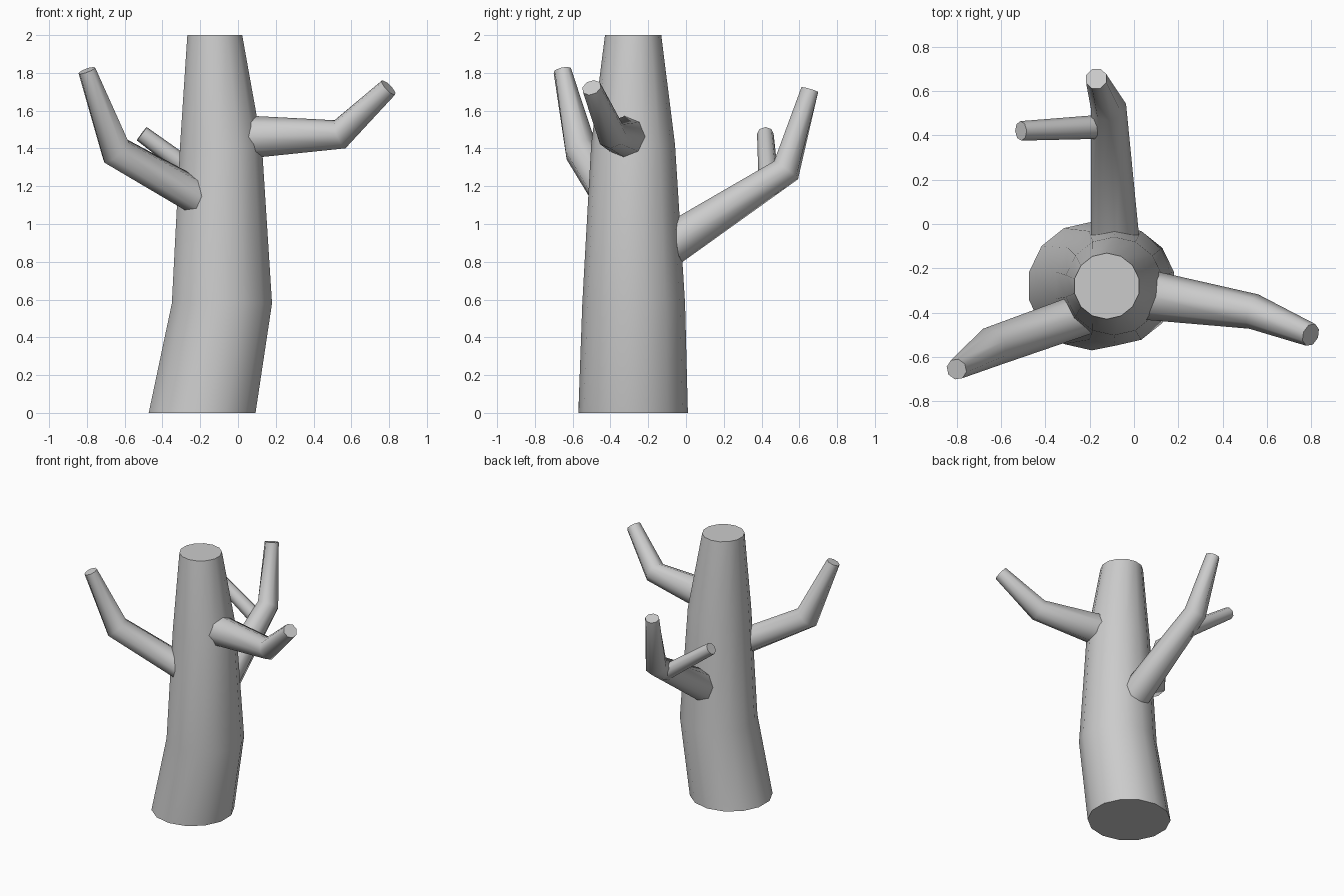
import bpy, bmesh, math
from mathutils import Vector

if "Cube" in bpy.data.objects:
    bpy.data.objects.remove(bpy.data.objects["Cube"])


def tube(name, path, sides, level=False):
    """Capped tapered tube through (x, y, z, radius) stations, mitred at bends."""
    bm = bmesh.new()
    pts = [Vector(p[:3]) for p in path]
    rings = []
    for i, p in enumerate(pts):
        r = path[i][3]
        a = (p - pts[i - 1]).normalized() if i else None
        b = (pts[i + 1] - p).normalized() if i < len(pts) - 1 else None
        d = ((a or b) + (b or a)).normalized()
        if level:
            d = Vector((0, 0, 1))
        u = Vector((0, 1, 0)) if level else d.cross(Vector((0, 0, 1))).normalized()
        v = d.cross(u)
        rings.append([bm.verts.new(p + r * (u * math.cos(t) + v * math.sin(t)))
                      for t in (2 * math.pi * k / sides for k in range(sides))])
    for lo, hi in zip(rings, rings[1:]):
        for k in range(sides):
            n = (k + 1) % sides
            bm.faces.new((lo[k], lo[n], hi[n], hi[k]))
    bm.faces.new(rings[0][::-1])
    bm.faces.new(rings[-1])
    bmesh.ops.recalc_face_normals(bm, faces=bm.faces)
    me = bpy.data.meshes.new(name)
    bm.to_mesh(me)
    bm.free()
    ob = bpy.data.objects.new(name, me)
    bpy.context.collection.objects.link(ob)
    bpy.ops.object.select_all(action='DESELECT')
    ob.select_set(True)
    bpy.context.view_layer.objects.active = ob
    bpy.ops.object.shade_smooth_by_angle(angle=math.radians(60))
    return ob


# Leaning trunk with level rings
tube("trunk", [(-0.19, -0.28, 0, 0.29), (-0.085, -0.277, 0.58, 0.272),
               (-0.09, -0.28, 1.42, 0.222), (-0.123, -0.28, 2.0, 0.149)], 14, level=True)

# Three main branches, each with one elbow
tube("right_branch", [(0.03, -0.315, 1.46, 0.115), (0.54, -0.395, 1.475, 0.08),
                      (0.797, -0.50, 1.722, 0.053)], 8)
tube("left_branch", [(-0.21, -0.40, 1.14, 0.095), (-0.645, -0.555, 1.385, 0.09),
                     (-0.80, -0.655, 1.813, 0.048)], 8)
tube("back_branch", [(-0.085, -0.08, 0.89, 0.11), (-0.115, 0.53, 1.285, 0.08),
                     (-0.17, 0.655, 1.71, 0.05)], 8)

# Small twig growing from the back branch
tube("twig", [(-0.12, 0.44, 1.19, 0.055), (-0.51, 0.42, 1.478, 0.044)], 8)
